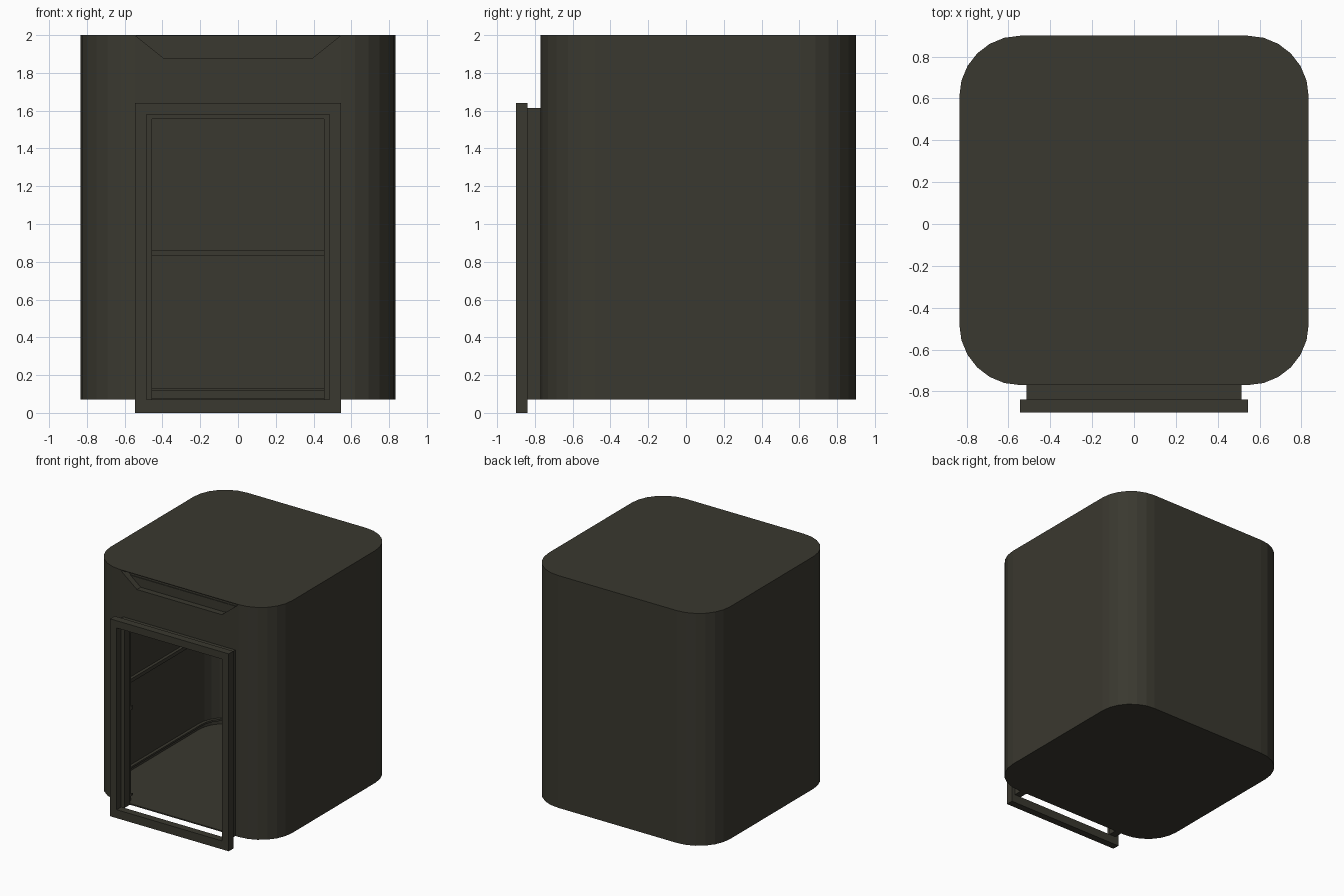
import bpy, bmesh, math

if "Cube" in bpy.data.objects:
    bpy.data.objects.remove(bpy.data.objects["Cube"])

mat = bpy.data.materials.new("dark olive grey")
mat.diffuse_color = (0.042, 0.040, 0.029, 1)
mat.use_nodes = True
mat.node_tree.nodes["Principled BSDF"].inputs["Base Color"].default_value = mat.diffuse_color
CY = 0.065   # centre of the cabin in y


def finish(name, bm):
    bmesh.ops.recalc_face_normals(bm, faces=bm.faces)
    me = bpy.data.meshes.new(name)
    bm.to_mesh(me)
    bm.free()
    me.materials.append(mat)
    ob = bpy.data.objects.new(name, me)
    bpy.context.collection.objects.link(ob)
    return ob


def extrude(name, pts, vec):
    """Prism from a 3D outline pushed along vec."""
    bm = bmesh.new()
    f = bm.faces.new([bm.verts.new(p) for p in pts])
    r = bmesh.ops.extrude_face_region(bm, geom=[f], use_keep_orig=True)
    bmesh.ops.translate(bm, vec=vec,
                        verts=[g for g in r["geom"] if isinstance(g, bmesh.types.BMVert)])
    return finish(name, bm)


def rounded(inset, n=6):
    """Rounded square outline of the cabin, moved inwards by inset."""
    h, r = 0.835 - inset, 0.29 - inset
    out = []
    for q, (sx, sy) in enumerate(((1, 1), (-1, 1), (-1, -1), (1, -1))):
        for k in range(n + 1):
            a = math.pi / 2 * (q + k / n)
            out.append((sx * (h - r) + r * math.cos(a), CY + sy * (h - r) + r * math.sin(a)))
    return out


def prism(name, inset, z0, z1):
    return extrude(name, [(x, y, z0) for x, y in rounded(inset)], (0, 0, z1 - z0))


def ring(name, inset0, inset1, z0, z1):
    bm = bmesh.new()
    loops = [[bm.verts.new((x, y, z)) for x, y in rounded(i)]
             for i, z in ((inset0, z0), (inset0, z1), (inset1, z1), (inset1, z0))]
    for j in range(4):
        a, b = loops[j], loops[(j + 1) % 4]
        for k in range(len(a)):
            m = (k + 1) % len(a)
            bm.faces.new((a[k], a[m], b[m], b[k]))
    return finish(name, bm)


def front_shape(name, pts, y0, y1):
    return extrude(name, [(x, y0, z) for x, z in pts], (0, y1 - y0, 0))


def rect(w, z0, z1):
    return [(-w, z0), (w, z0), (w, z1), (-w, z1)]


def cut(ob, cutter):
    cutter.hide_render = True
    m = ob.modifiers.new("cut", "BOOLEAN")
    m.operation, m.solver, m.object = "DIFFERENCE", "EXACT", cutter
    bpy.context.view_layer.objects.active = ob
    bpy.ops.object.modifier_apply(modifier=m.name)
    bpy.data.objects.remove(cutter)


# Hollow cabin with doorway and a tapered recess under the roof
cabin = prism("cabin_shell", 0, 0.07, 2.0)
cut(cabin, prism("cavity_cutter", 0.05, 0.08, 1.94))
cut(cabin, front_shape("door_cutter", rect(0.48, 0.08, 1.58), -1.0, -0.6))
cut(cabin, front_shape("recess_cutter",
                       [(-0.39, 1.875), (0.39, 1.875), (0.54, 1.995), (-0.54, 1.995)],
                       -1.0, -0.715))
front_shape("recess_backing", rect(0.5, 1.82, 1.95), -0.72, -0.70)

# Rails round the inside walls, broken at the doorway
for label, z0, z1 in (("hand_rail", 0.83, 0.86), ("skirting_rail", 0.115, 0.13)):
    rail = ring(label, 0.045, 0.075, z0, z1)
    cut(rail, front_shape("rail_cutter", rect(0.48, z0 - 0.1, z1 + 0.1), -1.0, -0.5))

# Rear door frame, open at the bottom
front_shape("inner_door_frame",
            [(-0.515, 0.07), (-0.455, 0.07), (-0.455, 1.555), (0.455, 1.555),
             (0.455, 0.07), (0.515, 0.07), (0.515, 1.615), (-0.515, 1.615)], -0.84, -0.765)

# Front door frame reaching the ground
frame = front_shape("outer_door_frame", rect(0.545, 0, 1.64), -0.90, -0.84)
cut(frame, front_shape("frame_cutter", rect(0.485, 0.07, 1.58), -1.0, -0.7))
